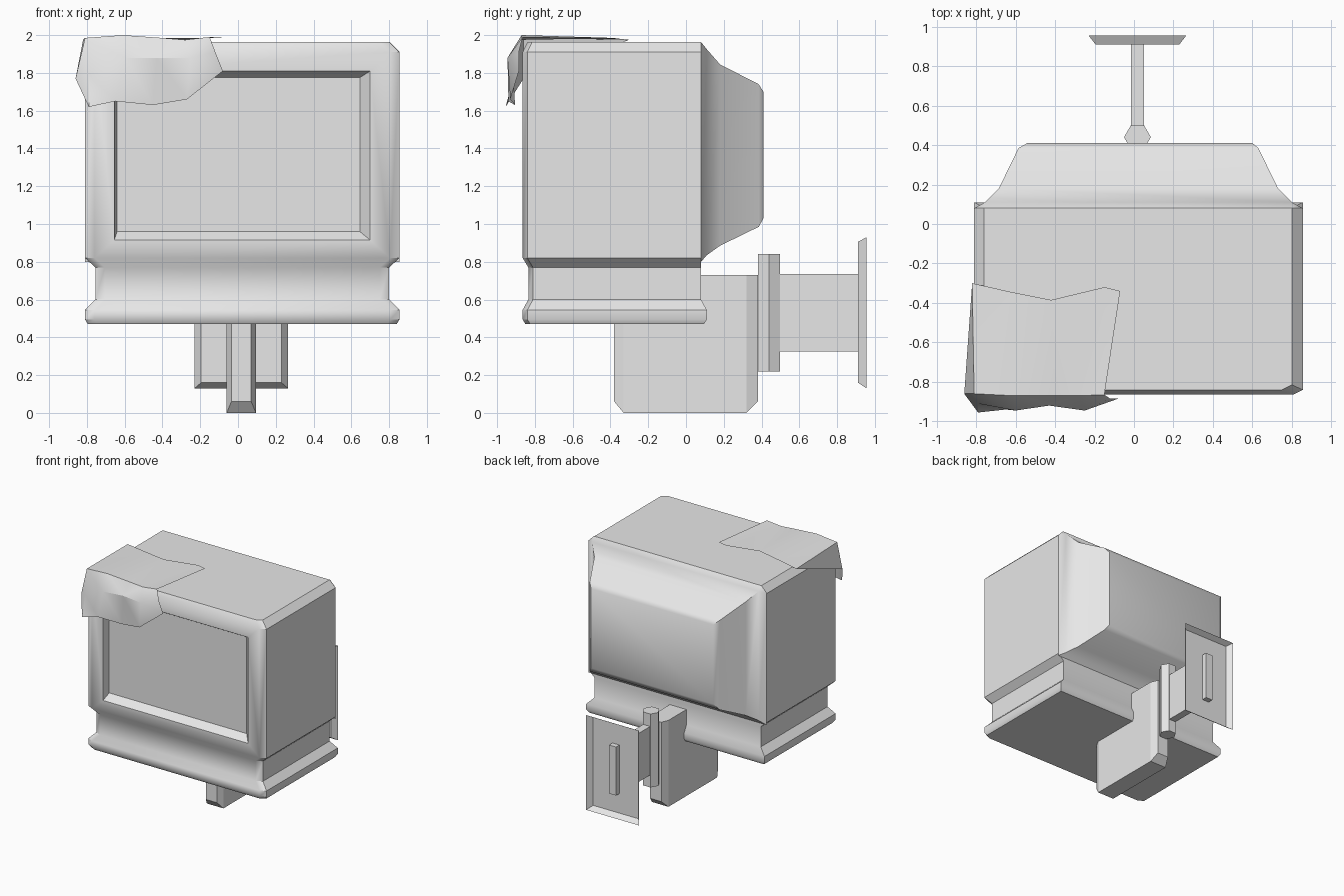
import bpy, bmesh, math
from mathutils import Vector

cube = bpy.data.objects.get("Cube")
if cube:
    bpy.data.objects.remove(cube, do_unlink=True)

grey = bpy.data.materials.new("plain_grey")
grey.use_nodes = True
grey.diffuse_color = (0.8, 0.8, 0.8, 1)
grey.node_tree.nodes["Principled BSDF"].inputs["Base Color"].default_value = (0.8, 0.8, 0.8, 1)


def finish(name, bm, angle=35, closed=True):
    """Turn a bmesh into a named object with angle-limited smooth shading."""
    bmesh.ops.remove_doubles(bm, verts=bm.verts[:], dist=0.0005)
    if closed:
        bmesh.ops.recalc_face_normals(bm, faces=bm.faces[:])
    mesh = bpy.data.meshes.new(name)
    bm.to_mesh(mesh)
    bm.free()
    mesh.materials.append(grey)
    obj = bpy.data.objects.new(name, mesh)
    bpy.context.collection.objects.link(obj)
    bpy.ops.object.select_all(action='DESELECT')
    obj.select_set(True)
    bpy.context.view_layer.objects.active = obj
    bpy.ops.object.shade_smooth_by_angle(angle=math.radians(angle))
    return obj


def loft(rings, cap_start=True, cap_end=True):
    """Skin a series of rings that all have the same number of points."""
    bm = bmesh.new()
    rows = [[bm.verts.new(p) for p in ring] for ring in rings]
    n = len(rows[0])
    for a, b in zip(rows, rows[1:]):
        for i in range(n):
            j = (i + 1) % n
            bm.faces.new((a[i], a[j], b[j], b[i]))
    if cap_start:
        bm.faces.new(rows[0][::-1])
    if cap_end:
        bm.faces.new(rows[-1])
    return bm


def upright_ring(y, x0, x1, z0, z1, cut=0.0):
    """Rectangle facing the front, with optional cut top corners."""
    return [(x0, y, z0), (x1, y, z0), (x1, y, z1 - cut),
            (x1 - cut, y, z1), (x0 + cut, y, z1), (x0, y, z1 - cut)]


def cabinet_ring(z, x0, x1, y0, y1):
    """Level section with cut front corners."""
    return [(x0 + .05, y0, z), (x1 - .05, y0, z), (x1, y0 + .025, z),
            (x1, y1, z), (x0, y1, z), (x0, y0 + .025, z)]


# Cabinet: base lip, narrow neck and main box
wide = (-.81, .855, -.865, .08)
lip = (-.81, .855, -.865, .11)
neck = (-.755, .80, -.835, .08)
bm = loft([cabinet_ring(.47, -.795, .84, -.85, .095),
           cabinet_ring(.495, *lip), cabinet_ring(.545, *lip),
           cabinet_ring(.60, *neck), cabinet_ring(.77, *neck),
           cabinet_ring(.82, *wide), cabinet_ring(1.91, *wide),
           cabinet_ring(1.963, -.76, .80, -.84, .08)])

# Recessed screen, inset from the front face
screen = min(bm.faces, key=lambda f: (f.calc_center_median() - Vector((0, -.865, 1.365))).length)
for y, x0, x1, z0, z1 in ((-.865, -.655, .70, .915, 1.81),
                          (-.805, -.64, .645, .96, 1.775)):
    bmesh.ops.inset_region(bm, faces=[screen], thickness=.01)
    mid = screen.calc_center_median()
    for v in screen.verts:
        v.co = (x0 if v.co.x < mid.x else x1, y, z0 if v.co.z < mid.z else z1)
finish("cabinet", bm)

# Tapered rear housing
finish("rear_housing", loft([
    upright_ring(.08, -.81, .855, .80, 1.963, .05),
    upright_ring(.11, -.755, .80, .835, 1.925),
    upright_ring(.18, -.685, .73, .885, 1.845),
    upright_ring(.385, -.585, .63, .985, 1.74),
    upright_ring(.41, -.54, .60, 1.03, 1.70)]))

# Support plate under and behind the cabinet
finish("support_plate", loft([
    upright_ring(-.38, -.035, .07, .06, .73),
    upright_ring(-.33, -.06, .095, 0, .73),
    upright_ring(.32, -.06, .095, 0, .73),
    upright_ring(.38, -.035, .07, .06, .73)]), 20)

# Six-sided hinge pin
finish("hinge_pin", loft([
    [(.0175 + .068 * math.cos(k * math.pi / 3), .44 + .068 * math.sin(k * math.pi / 3), z)
     for k in range(6)] for z in (.22, .84)]), 20)

# Arm from the hinge to the wall
finish("wall_arm", loft([upright_ring(y, -.015, .05, .325, .735)
                         for y in (.46, .955)]), 20)

# Wall plate: a shallow tray open to the rear
finish("wall_plate", loft([
    upright_ring(.91, -.195, .23, .16, .905),
    upright_ring(.955, -.23, .265, .13, .93)], cap_end=False), 20)

# Cloth draped over the front corner
rows = [
    [(-.82, -.30, 1.975), (-.62, -.345, 1.98), (-.42, -.385, 1.985), (-.15, -.32, 1.985), (-.07, -.34, 1.985)],
    [(-.81, -.86, 1.985), (-.61, -.87, 2.0), (-.40, -.87, 1.985), (-.28, -.87, 1.975), (-.15, -.865, 1.99)],
    [(-.79, -.91, 1.79), (-.60, -.945, 1.88), (-.43, -.92, 1.88), (-.25, -.945, 1.88), (-.12, -.885, 1.91)],
    [(-.79, -.955, 1.62), (-.65, -.94, 1.65), (-.45, -.905, 1.63), (-.27, -.93, 1.66), (-.08, -.885, 1.81)],
]
bm = bmesh.new()
grid = [[bm.verts.new(p) for p in row] for row in rows]
for a, b in zip(grid, grid[1:]):
    for i in range(4):
        bm.faces.new((a[i], b[i], b[i + 1], a[i + 1]))
side = bm.verts.new((-.86, -.86, 1.77))
for a, b in zip(grid, grid[1:]):
    bm.faces.new((a[0], side, b[0]))
bmesh.ops.triangulate(bm, faces=bm.faces[:])
finish("draped_cloth", bm, 30, closed=False)
